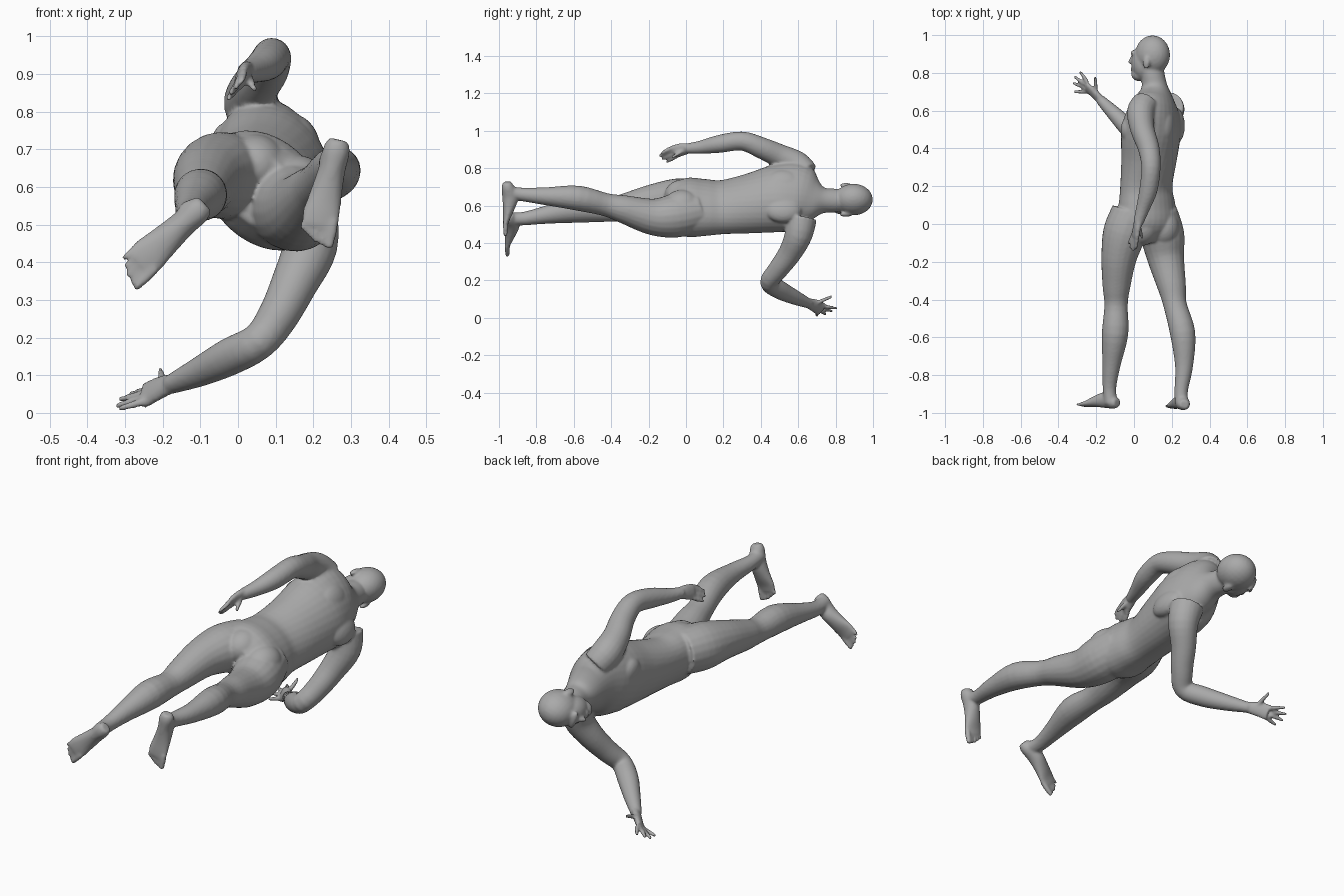
import bpy, bmesh, math
from mathutils import Vector, Matrix

bm = bmesh.new()


def smooth_path(rows, steps=4):
    """Catmull-Rom interpolation of section rows."""
    out = []
    n = len(rows)
    for i in range(n - 1):
        p = [rows[max(0, min(n - 1, i + k))] for k in (-1, 0, 1, 2)]
        for s in range(steps):
            t = s / steps
            out.append([0.5 * (2 * b + (c - a) * t + (2 * a - 5 * b + 4 * c - d) * t * t
                               + (3 * b - a - 3 * c + d) * t ** 3) for a, b, c, d in zip(*p)])
    return out + [list(rows[-1])]


def loft(rows, sides=20):
    """Rows: x, y, z, half width, half depth, angle of the wide axis in the xz plane."""
    rows = smooth_path(rows)
    pts = [Vector(r[:3]) for r in rows]
    rings = []
    for i, r in enumerate(rows):
        tan = (pts[min(i + 1, len(pts) - 1)] - pts[max(i - 1, 0)]).normalized()
        ang = math.radians(r[5])
        u = Vector((math.cos(ang), 0, math.sin(ang)))
        u = (u - tan * u.dot(tan)).normalized()
        v = tan.cross(u)
        rings.append([bm.verts.new(pts[i] + u * r[3] * math.cos(a) + v * r[4] * math.sin(a))
                      for a in (2 * math.pi * k / sides for k in range(sides))])
    for p, q in zip(rings, rings[1:]):
        for k in range(sides):
            m = (k + 1) % sides
            bm.faces.new((p[k], p[m], q[m], q[k]))
    bm.faces.new(rings[0][::-1])
    bm.faces.new(rings[-1])


def limb(rows):
    loft([(x, y, z, r, r, -50) for x, y, z, r in rows])


def ball(loc, wide, length, depth, angle=-68):
    """Ellipsoid with its wide axis turned in the xz plane."""
    m = (Matrix.Translation(loc) @ Matrix.Rotation(math.radians(-angle), 4, 'Y')
         @ Matrix.Diagonal((wide, length, depth, 1)))
    bmesh.ops.create_uvsphere(bm, u_segments=24, v_segments=14, radius=1, matrix=m)


def digit(a, b, r):
    """Finger or toe: tapered rod with a round tip."""
    a, b = Vector(a), Vector(b)
    mid = a.lerp(b, 0.5)
    loft([(*a, r, r, 20), (*mid, r, r, 20), (*b, r * .8, r * .8, 20)], 10)
    ball(b, r * .85, r * .85, r * .85)


# torso and neck, twisting from the pelvis to the shoulders
loft([(.065, -.09, .585, .14, .085, -40), (.07, 0, .59, .18, .135, -43),
      (.068, .1, .59, .172, .128, -46), (.065, .2, .592, .16, .12, -50),
      (.08, .35, .612, .17, .138, -58), (.092, .5, .64, .19, .15, -65),
      (.105, .6, .65, .19, .125, -68), (.11, .675, .635, .13, .09, -68),
      (.108, .73, .628, .072, .068, -68), (.10, .79, .627, .064, .062, -68),
      (.095, .84, .627, .06, .06, -68)], 32)
# buttocks, shoulder blades and chest
ball((.045, -.015, .655), .085, .10, .085, -43)
ball((.155, -.02, .60), .085, .10, .085, -43)
ball((.165, .52, .72), .075, .10, .05)
ball((.215, .52, .58), .075, .10, .05)
ball((-.01, .5, .69), .085, .08, .055)
ball((.035, .5, .56), .085, .08, .055)

# head: skull, face, jaw, nose, brow and ears
W = Vector((.34, 0, -.94))
F = Vector((-.94, 0, -.34))
H = Vector((.098, .895, .632))
ball(H, .083, .104, .094)
ball(H + F * .048 + Vector((0, -.045, 0)), .066, .092, .066)
ball(H + F * .075 + Vector((0, -.105, 0)), .042, .034, .042)
ball(H + F * .097 + Vector((0, .01, 0)), .05, .018, .018)
digit(H + F * .102, H + F * .126 + Vector((0, -.038, 0)), .013)
ball(H + F * .108 + Vector((0, -.075, 0)), .026, .014, .014)
for s in (-1, 1):
    ball(H + W * s * .083 + F * .005 + Vector((0, -.04, 0)), .012, .034, .02)

# raised arm
limb([(.06, .64, .77, .07), (.035, .59, .82, .073), (.045, .5, .865, .064),
      (.078, .4, .91, .057), (.09, .3, .945, .051), (.076, .18, .93, .048),
      (.046, .08, .912, .036), (.022, .005, .905, .027)])
# supporting arm
limb([(.18, .615, .53, .085), (.19, .6, .44, .074), (.15, .555, .345, .062),
      (.105, .49, .255, .054), (.055, .445, .19, .049), (-.02, .5, .15, .05),
      (-.1, .58, .11, .04), (-.18, .66, .075, .026)])

# hands: palm, then base and tip of every digit
loft([(.025, .02, .908, .027, .022, 70), (.015, -.02, .9, .036, .019, 70),
      (.008, -.065, .888, .038, .016, 70)])
for base, tip in (((.018, -.06, .918), (.012, -.125, .885)), ((.01, -.065, .9), (-.005, -.138, .868)),
                  ((.004, -.06, .88), (-.018, -.125, .85)), ((-.004, -.05, .862), (-.025, -.1, .835)),
                  ((.025, -.005, .9), (.043, -.07, .86))):
    digit(base, tip, .0105)
loft([(-.17, .65, .08, .027, .02, 60), (-.21, .69, .065, .036, .019, 60),
      (-.25, .725, .045, .04, .016, 60)])
for base, tip in (((-.245, .75, .06), (-.283, .803, .05)), ((-.262, .74, .048), (-.312, .778, .036)),
                  ((-.262, .722, .036), (-.318, .745, .02)), ((-.25, .7, .03), (-.31, .7, .013)),
                  ((-.2, .7, .08), (-.205, .775, .112))):
    digit(base, tip, .0105)

# legs
limb([(-.01, .06, .63, .11), (-.05, -.05, .63, .115), (-.08, -.18, .62, .094),
      (-.093, -.33, .59, .074), (-.095, -.43, .575, .062), (-.1, -.58, .578, .07),
      (-.12, -.75, .55, .048), (-.13, -.87, .53, .036), (-.122, -.95, .53, .036)])
limb([(.12, .06, .57, .11), (.15, -.06, .545, .117), (.168, -.18, .54, .098),
      (.2, -.33, .58, .076), (.218, -.43, .605, .062), (.258, -.58, .64, .067),
      (.265, -.75, .65, .048), (.25, -.88, .66, .036), (.252, -.95, .67, .036)])


def foot(heel, toe, wide_angle):
    """Foot from heel to toe tips, with five toes fanned over the ball."""
    heel, toe = Vector(heel), Vector(toe)
    lift = Vector((0, 1, 0))
    rows = []
    for t, up, w, d in ((0, .01, .026, .022), (.1, .012, .036, .034), (.3, .025, .036, .043),
                        (.55, .016, .043, .03), (.75, .004, .05, .018), (.87, 0, .046, .013)):
        rows.append((*(heel.lerp(toe, t) + lift * up), w, d, wide_angle))
    loft(rows)
    a = math.radians(wide_angle)
    side = Vector((math.cos(a), 0, math.sin(a)))
    for k in range(5):
        o = side * (k - 2) * .02
        end = heel.lerp(toe, (.92, .96, 1, 1.02, 1.02)[k])
        digit(heel.lerp(toe, .78) + o * .9, end + o, (.009, .009, .01, .01, .014)[k])


foot((-.088, -.957, .555), (-.29, -.955, .37), -47)
foot((.268, -.965, .725), (.205, -.965, .46), -13)

# fuse every part into one skin
me = bpy.data.meshes.new("human_figure")
bmesh.ops.recalc_face_normals(bm, faces=bm.faces)
bm.to_mesh(me)
bm.free()
body = bpy.data.objects.new("human_figure", me)
bpy.context.collection.objects.link(body)
skin = bpy.data.materials.new("plain_grey")
skin.diffuse_color = (.4, .4, .4, 1)
me.materials.append(skin)
fuse = body.modifiers.new("fuse", 'REMESH')
fuse.mode = 'VOXEL'
fuse.voxel_size = .007
fuse.use_smooth_shade = True
soft = body.modifiers.new("soften", 'SMOOTH')
soft.factor = .5
soft.iterations = 5
